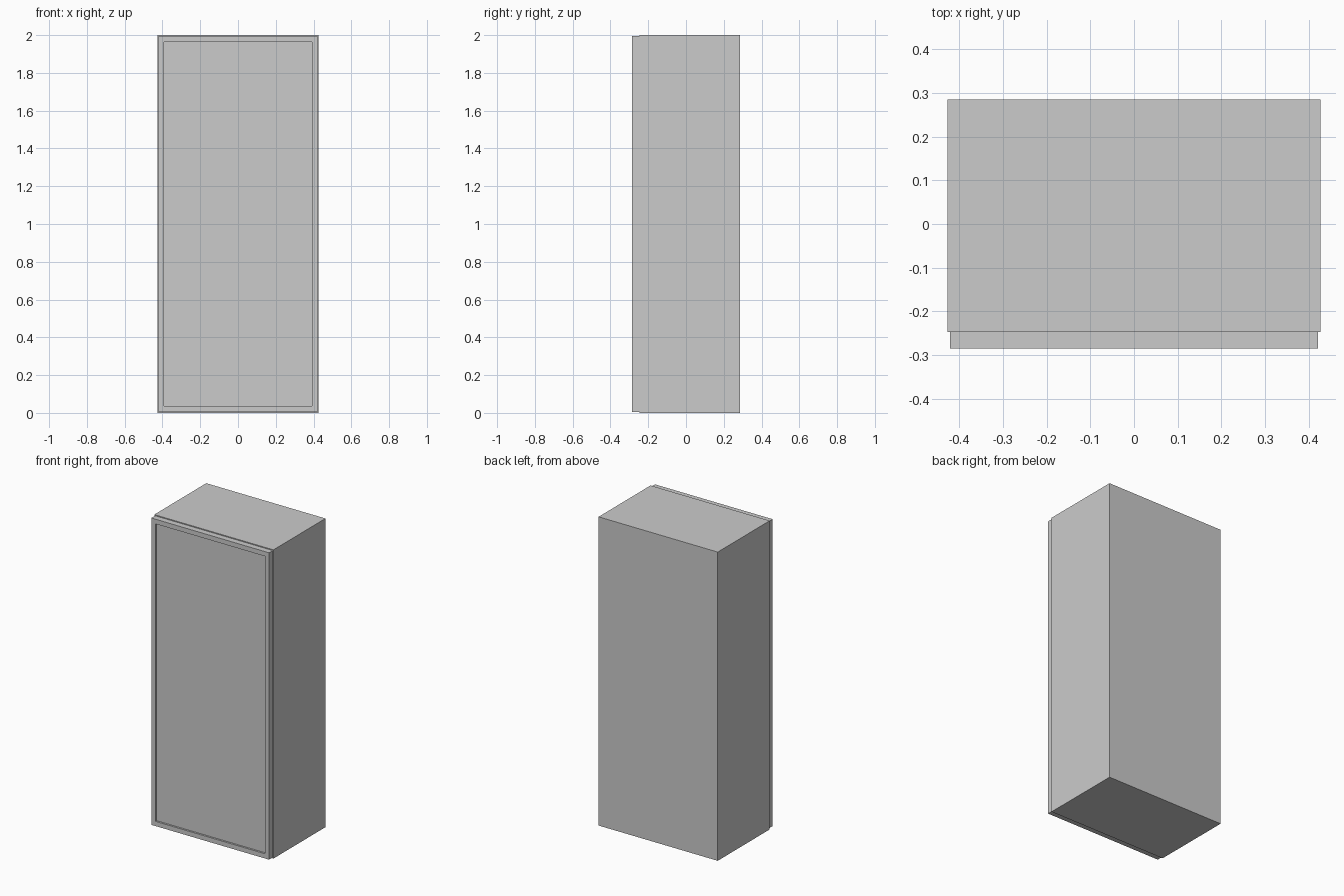
import bpy, bmesh
from mathutils import Matrix

if "Cube" in bpy.data.objects:
    bpy.data.objects.remove(bpy.data.objects["Cube"])


def box(name, x0, x1, y0, y1, z0, z1):
    """Box between two corners."""
    bm = bmesh.new()
    bmesh.ops.create_cube(bm, size=1)
    size = Matrix.Diagonal((x1 - x0, y1 - y0, z1 - z0, 1))
    centre = Matrix.Translation(((x0 + x1) / 2, (y0 + y1) / 2, (z0 + z1) / 2))
    bm.transform(centre @ size)
    mesh = bpy.data.meshes.new(name)
    bm.to_mesh(mesh)
    bm.free()
    obj = bpy.data.objects.new(name, mesh)
    bpy.context.collection.objects.link(obj)
    return obj


# Cabinet body with a flush panel on each side
box("cabinet_body", -0.393, 0.393, -0.247, 0.285, 0, 2)
for side, x0, x1 in (("left", -0.427, -0.393), ("right", 0.393, 0.427)):
    box(side + "_side_panel", x0, x1, -0.247, 0.285, 0, 2)

# Door slab, slightly smaller than the body, with a recessed centre panel
door = box("door", -0.422, 0.422, -0.285, -0.247, 0.006, 1.994)
bm = bmesh.new()
bm.from_mesh(door.data)
bm.normal_update()
front = min(bm.faces, key=lambda f: f.calc_center_median().y)
bmesh.ops.inset_individual(bm, faces=[front], thickness=0.043)
panel = bmesh.ops.extrude_discrete_faces(bm, faces=[front])["faces"][0]
bmesh.ops.translate(bm, verts=panel.verts, vec=(0, 0.012, 0))
bmesh.ops.recalc_face_normals(bm, faces=bm.faces)
bm.to_mesh(door.data)
bm.free()
